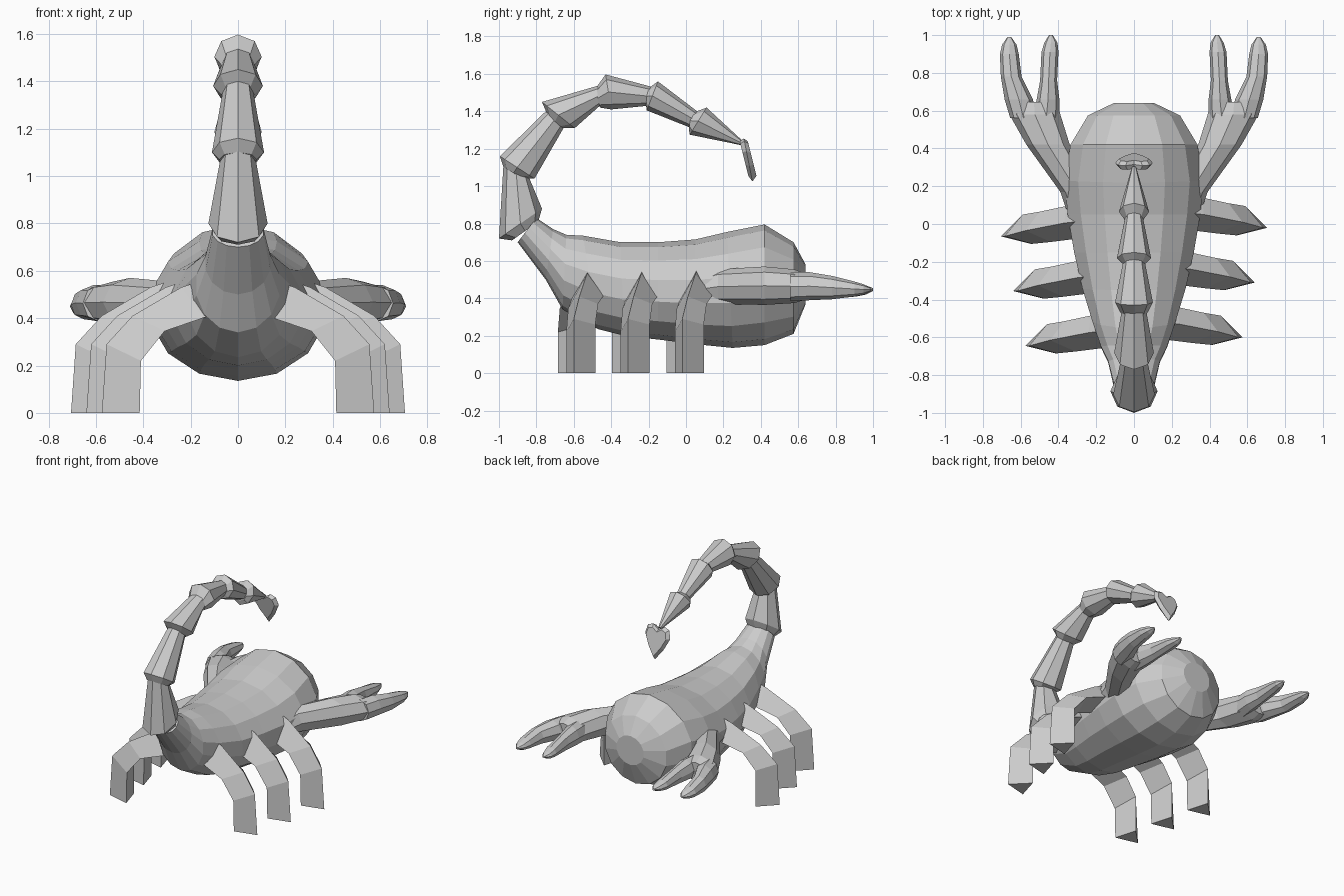
import bpy, bmesh
from math import sin, cos, tau
from mathutils import Vector


def skin(name, rings):
    """Flat-faced closed skin through rings with equal point counts."""
    bm = bmesh.new()
    vs = [[bm.verts.new(p) for p in r] for r in rings]
    n = len(vs[0])
    for a, b in zip(vs, vs[1:]):
        for i in range(n):
            j = (i + 1) % n
            bm.faces.new((a[i], a[j], b[j], b[i]))
    bm.faces.new(vs[0])
    bm.faces.new(vs[-1])
    bmesh.ops.recalc_face_normals(bm, faces=bm.faces)
    me = bpy.data.meshes.new(name)
    bm.to_mesh(me)
    bm.free()
    ob = bpy.data.objects.new(name, me)
    bpy.context.collection.objects.link(ob)
    return ob


def ring(n, cx, hw, ty, tz, by, bz):
    """Elliptical ring from its top and bottom side-view points and half width."""
    top, bot = Vector((cx, ty, tz)), Vector((cx, by, bz))
    mid, up = (top + bot) / 2, (top - bot) / 2
    return [mid + up * cos(tau * i / n) + Vector((hw * sin(tau * i / n), 0, 0))
            for i in range(n)]


def loft(name, n, rows):
    return skin(name, [ring(n, *r) for r in rows])


# Body, narrowing into the root of the tail
body = [(.11, .64, .58, .64, .37), (.25, .575, .70, .575, .21),
        (.345, .42, .795, .42, .15), (.378, .22, .755, .25, .135),
        (.36, .05, .715, .05, .155), (.325, -.15, .70, -.15, .18),
        (.28, -.35, .70, -.33, .20), (.225, -.55, .735, -.47, .235),
        (.18, -.64, .74, -.66, .34), (.14, -.71, .77, -.75, .50),
        (.11, -.80, .83, -.90, .70)]
loft("body", 14, [(0, *r) for r in body])

# Tail segments: neck, widest ring, tapered end (half width, outer y z, inner y z)
tail = [
    [(.10, -.93, .71, -.79, .81), (.125, -1.0, .72, -.77, .88), (.07, -.975, 1.13, -.845, 1.06)],
    [(.08, -.975, 1.10, -.87, 1.04), (.11, -.995, 1.16, -.81, 1.04), (.065, -.75, 1.40, -.655, 1.31)],
    [(.07, -.74, 1.38, -.66, 1.31), (.105, -.77, 1.45, -.595, 1.31), (.065, -.46, 1.54, -.46, 1.43)],
    [(.07, -.485, 1.52, -.46, 1.42), (.10, -.43, 1.597, -.40, 1.41), (.055, -.18, 1.53, -.20, 1.43)],
    [(.06, -.205, 1.52, -.215, 1.44), (.09, -.15, 1.56, -.21, 1.405), (.045, .06, 1.40, .03, 1.31)],
    [(.05, .03, 1.39, .015, 1.31), (.08, .11, 1.42, .02, 1.275), (.012, .305, 1.24, .29, 1.22)],
]
for k, rows in enumerate(tail):
    loft(f"tail_segment_{k + 1}", 8, [(0, *r) for r in rows])

# Heart-shaped stinger plate, hanging from the tail tip
half = [(.045, .03), (.085, .015), (.10, -.04), (.06, -.12)]
heart = ([(0, 0)] + half + [(0, -.20)] + [(-x, z) for x, z in reversed(half)])
skin("stinger", [[(x * s, .315 + dy - .2 * z, 1.225 + z * s - .05 * (1 - s)) for x, z in heart]
                 for dy, s in ((-.022, .8), (0, 1), (.022, .8))])

# Triangular legs: each station lists its outer, inner and forward corner
leg = [
    [(.28, .06, .56), (.20, -.02, .43), (.25, .15, .45)],
    [(.37, .05, .53), (.28, -.03, .40), (.36, .14, .415)],
    [(.575, .01, .41), (.44, -.05, .345), (.50, .11, .37)],
    [(.685, -.02, .29), (.54, -.06, .22), (.59, .095, .26)],
    [(.705, -.02, 0), (.545, -.06, 0), (.59, .095, 0)],
]
for s, side in ((1, "right"), (-1, "left")):
    shift = 0 if s > 0 else -.045
    for k in range(3):
        skin(f"{side}_leg_{k + 1}",
             [[(s * (x - .065 * k), y + shift - .29 * k, z) for x, y, z in st] for st in leg])

# Claws: arm and two fingers (centre x, half width, y, top z, bottom z)
claw = {
    "arm": [(.27, .09, .08, .52, .38), (.30, .09, .17, .555, .37), (.455, .115, .42, .57, .365),
            (.525, .135, .58, .555, .375), (.53, .125, .645, .53, .395)],
    "outer_finger": [(.585, .07, .56, .54, .385), (.61, .075, .66, .54, .39),
                     (.65, .055, .78, .52, .395), (.66, .05, .90, .49, .41),
                     (.66, .038, .95, .475, .42), (.66, .01, .99, .455, .44)],
    "inner_finger": [(.465, .07, .56, .54, .385), (.455, .06, .66, .54, .39),
                     (.452, .045, .76, .52, .395), (.445, .045, .91, .485, .41),
                     (.44, .035, .96, .47, .42), (.44, .01, 1.0, .455, .44)],
}
for s, side in ((1, "right"), (-1, "left")):
    for part, rows in claw.items():
        loft(f"{side}_claw_{part}", 8,
             [(s * cx, hw, y, t, y, b) for cx, hw, y, t, b in rows])
